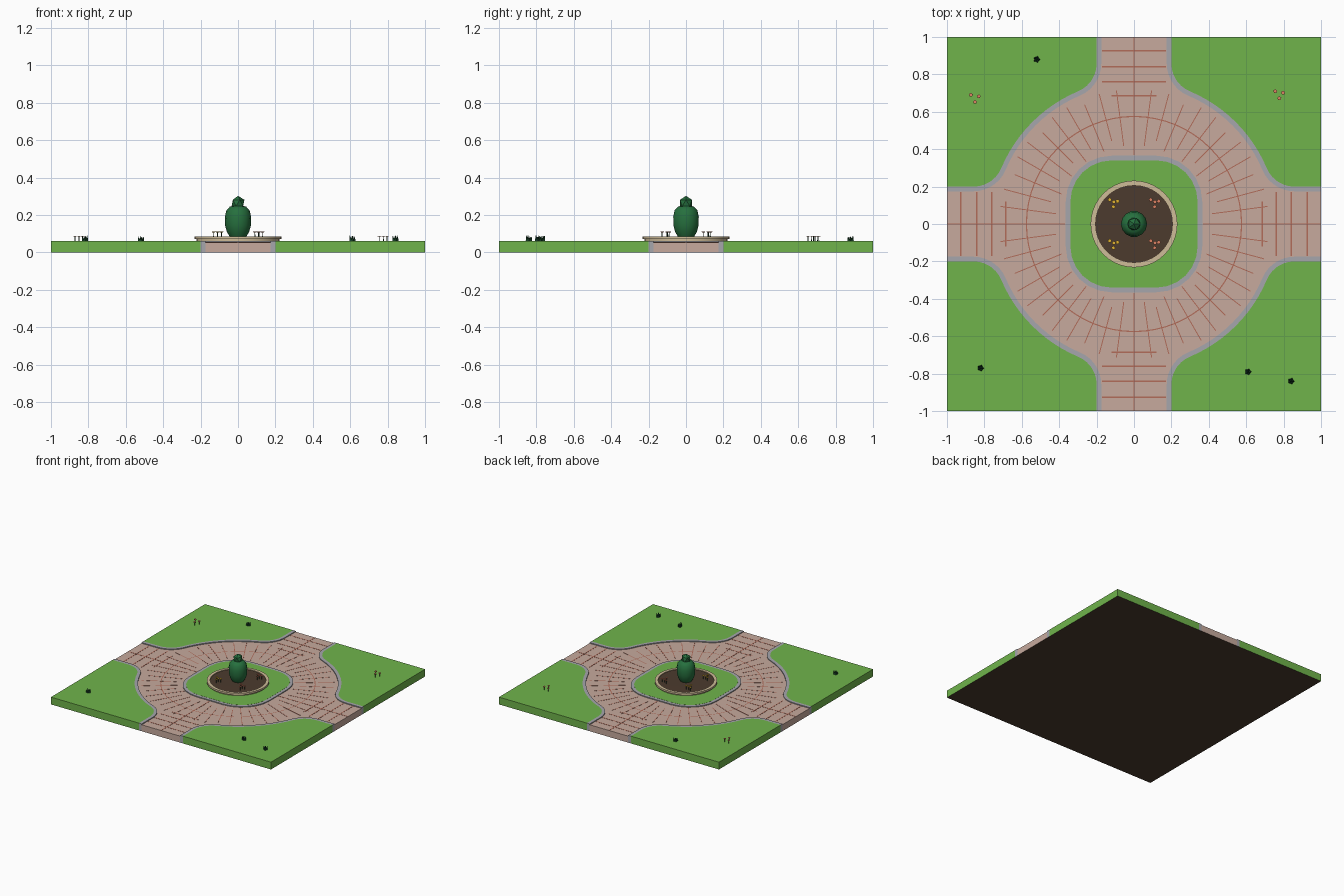
import bpy, bmesh, math, random
from mathutils import Matrix, Vector

if "Cube" in bpy.data.objects:
    bpy.data.objects.remove(bpy.data.objects["Cube"])

random.seed(4)
GROUND, PAVE, KERB_W = 0.06, 0.053, 0.025


def material(name, r, g, b):
    m = bpy.data.materials.new(name)
    lin = [(c / 255 / 12.92) if c < 11 else ((c / 255 + 0.055) / 1.055) ** 2.4 for c in (r, g, b)]
    m.diffuse_color = (*lin, 1)
    m.use_nodes = True
    m.node_tree.nodes["Principled BSDF"].inputs["Base Color"].default_value = m.diffuse_color
    return m


GRASS = material("grass green", 112, 180, 75)
PAVING = material("pale paving", 199, 170, 157)
BRICK = material("brick red", 178, 108, 90)
KERB = material("kerb grey", 166, 166, 172)
STONE = material("cream stone", 207, 188, 152)
SOIL = material("dark soil", 76, 59, 46)
LEAF = material("topiary green", 38, 112, 62)
BLADE = material("dark blade green", 24, 66, 40)
YELLOW = material("petal yellow", 226, 180, 50)
PINK = material("petal coral", 222, 130, 100)


def finish(name, bm, mats, smooth=False):
    bmesh.ops.recalc_face_normals(bm, faces=bm.faces)
    mesh = bpy.data.meshes.new(name)
    bm.to_mesh(mesh)
    bm.free()
    for m in mats:
        mesh.materials.append(m)
    ob = bpy.data.objects.new(name, mesh)
    bpy.context.collection.objects.link(ob)
    if smooth:
        bpy.context.view_layer.objects.active = ob
        ob.select_set(True)
        bpy.ops.object.shade_smooth_by_angle(angle=math.radians(40))
        ob.select_set(False)
    return ob


def prism(name, pts, z0, z1, mat):
    """Upright slab from a flat outline, with soil on its underside."""
    bm = bmesh.new()
    low = [bm.verts.new((x, y, z0)) for x, y in pts]
    high = [bm.verts.new((x, y, z1)) for x, y in pts]
    bm.faces.new(low).material_index = 1
    bm.faces.new(high)
    for i in range(len(pts)):
        j = (i + 1) % len(pts)
        bm.faces.new((low[i], low[j], high[j], high[i]))
    return finish(name, bm, [mat, SOIL])


def lathe(name, profile, mat, steps, smooth=True):
    bm = bmesh.new()
    vs = [bm.verts.new((r, 0, z)) for r, z in profile]
    es = [bm.edges.new(p) for p in zip(vs, vs[1:])]
    bmesh.ops.spin(bm, geom=vs + es, cent=(0, 0, 0), axis=(0, 0, 1),
                   angle=math.tau, steps=steps, use_duplicate=False)
    bmesh.ops.remove_doubles(bm, verts=bm.verts, dist=0.0001)
    return finish(name, bm, [mat], smooth)


def arc(cx, cy, r, a0, a1, n):
    return [(cx + r * math.cos(a0 + (a1 - a0) * i / n),
             cy + r * math.sin(a0 + (a1 - a0) * i / n)) for i in range(n + 1)]


def turn(pts, k):
    for _ in range(k):
        pts = [(-y, x) for x, y in pts]
    return pts


def corner_edge(w):
    """Lawn edge of one quadrant, moved inwards towards the road by w."""
    half, ring, fil = 0.2, 0.77, 0.16
    cx = half + fil
    cy = math.sqrt((ring + fil) ** 2 - cx ** 2)
    phi = math.atan2(cy, cx)
    part = [(half - w, 1)] + arc(cx, cy, fil + w, math.pi, phi + math.pi, 7)
    part += arc(0, 0, ring - w, phi, math.pi / 4, 6)[1:]
    return part + [(y, x) for x, y in part[-2::-1]]


def island_edge(w):
    pts = []
    for k in range(4):
        pts += turn(arc(0.12, 0.12, 0.245 - w, 0, math.pi / 2, 6), k)
    return pts


# Lawns and their kerbs
for k in range(4):
    edge, inner = corner_edge(0), corner_edge(KERB_W)
    prism("corner_lawn", turn(edge + [(1, 1)], k), 0, GROUND, GRASS)
    prism("corner_kerb", turn(edge + inner[::-1], k), 0, GROUND, KERB)

# Road paving
road = []
for k in range(4):
    road += turn(corner_edge(KERB_W)[::-1], k)
prism("paving", road, 0, PAVE, PAVING)

# Central island: kerb ring below, lawn a hair above
prism("island_kerb", island_edge(0), 0.03, GROUND, KERB)
prism("island_lawn", island_edge(KERB_W), 0.04, GROUND + 0.001, GRASS)

# Brick joint lines on the paving
bm = bmesh.new()


def line(r0, r1, angle, width=0.006, across=0):
    m = (Matrix.Rotation(angle, 4, 'Z') @ Matrix.Translation(((r0 + r1) / 2, across, PAVE))
         @ Matrix.Diagonal((r1 - r0, width, 0.002, 1)))
    bmesh.ops.create_cube(bm, size=1, matrix=m)


for i in range(48):
    if i % 12:
        line(0.42 if i % 2 else 0.46, 0.72 if i % 3 else 0.69, math.tau * i / 48, 0.005)
for k in range(4):
    a = k * math.pi / 2
    line(0.37, 0.998, a, 0.008)
    for d, half in ((0.925, 0.17), (0.84, 0.17), (0.76, 0.17), (0.685, 0.12)):
        line(d - 0.004, d + 0.004, a, half * 2)
n = 64
for i in range(n):
    a0, a1 = math.tau * i / n, math.tau * (i + 1) / n
    quad = [(r * math.cos(a), r * math.sin(a), PAVE + 0.001)
            for r, a in ((0.572, a0), (0.578, a0), (0.578, a1), (0.572, a1))]
    bm.faces.new([bm.verts.new(p) for p in quad])
finish("brick_lines", bm, [BRICK])

# Round planter with a lipped stone rim
lathe("planter_rim", [(0.222, 0.055), (0.222, 0.07), (0.232, 0.07), (0.232, 0.085),
                      (0.208, 0.085), (0.208, 0.06)], STONE, 40)
lathe("planter_soil", [(0.21, 0.06), (0.21, 0.08), (0, 0.082)], SOIL, 40)

# Clipped shrub
lathe("shrub_body", [(0, 0.08), (0.044, 0.083), (0.06, 0.11), (0.069, 0.145), (0.07, 0.19),
                     (0.062, 0.225), (0.043, 0.245), (0, 0.252)], LEAF, 14)
bm = bmesh.new()
bmesh.ops.create_icosphere(bm, subdivisions=1, radius=0.038,
                           matrix=Matrix.Translation((0, 0, 0.264)))
finish("shrub_top", bm, [LEAF])


def flowers(name, x, y, z, height, spots, petal):
    """Thin stems, each topped by a small five-sided bloom."""
    bm = bmesh.new()
    for dx, dy in spots:
        px, py = x + dx, y + dy
        bmesh.ops.create_cone(bm, cap_ends=True, segments=4, radius1=0.0025, radius2=0.002,
                              depth=height, matrix=Matrix.Translation((px, py, z + height / 2)))
        old = set(bm.faces)
        bmesh.ops.create_cone(bm, cap_ends=True, segments=5, radius1=0.007, radius2=0.011,
                              depth=0.005, matrix=Matrix.Translation((px, py, z + height)))
        for f in set(bm.faces) - old:
            f.material_index = 1
    finish(name, bm, [BLADE, petal])


# Planter and lawn flowers
beds = [(1, 1, PINK), (-1, 1, YELLOW), (-1, -1, YELLOW), (1, -1, PINK)]
for sx, sy, petal in beds:
    flowers("planter_flowers", sx * 0.11, sy * 0.11, 0.078, 0.03,
            [(-0.02, 0.02), (0.022, 0.012), (0, -0.018), (0.002, 0.008)], petal)
for x, y in ((-0.85, 0.67), (0.777, 0.69)):
    flowers("lawn_flowers", x, y, GROUND, 0.026, [(-0.022, 0.02), (0.02, 0.012), (0, -0.018)], PINK)

# Grass tufts made of leaning blades
for x, y in ((-0.52, 0.88), (-0.82, -0.77), (0.61, -0.79), (0.84, -0.84)):
    bm = bmesh.new()
    for i in range(6):
        a = math.tau * i / 5
        out = 0.009 if i < 5 else 0
        h = random.uniform(0.024, 0.033)
        base = Vector((x + out * math.cos(a), y + out * math.sin(a), GROUND))
        tip = bm.verts.new(base + Vector((out * 0.7 * math.cos(a), out * 0.7 * math.sin(a), h)))
        foot = [bm.verts.new(base + Vector((px, py, 0)))
                for px, py in arc(0, 0, 0.009, a, a + math.tau * 3 / 4, 3)]
        bm.faces.new(foot)
        for j in range(4):
            bm.faces.new((foot[j], foot[(j + 1) % 4], tip))
    finish("grass_tuft", bm, [BLADE])
